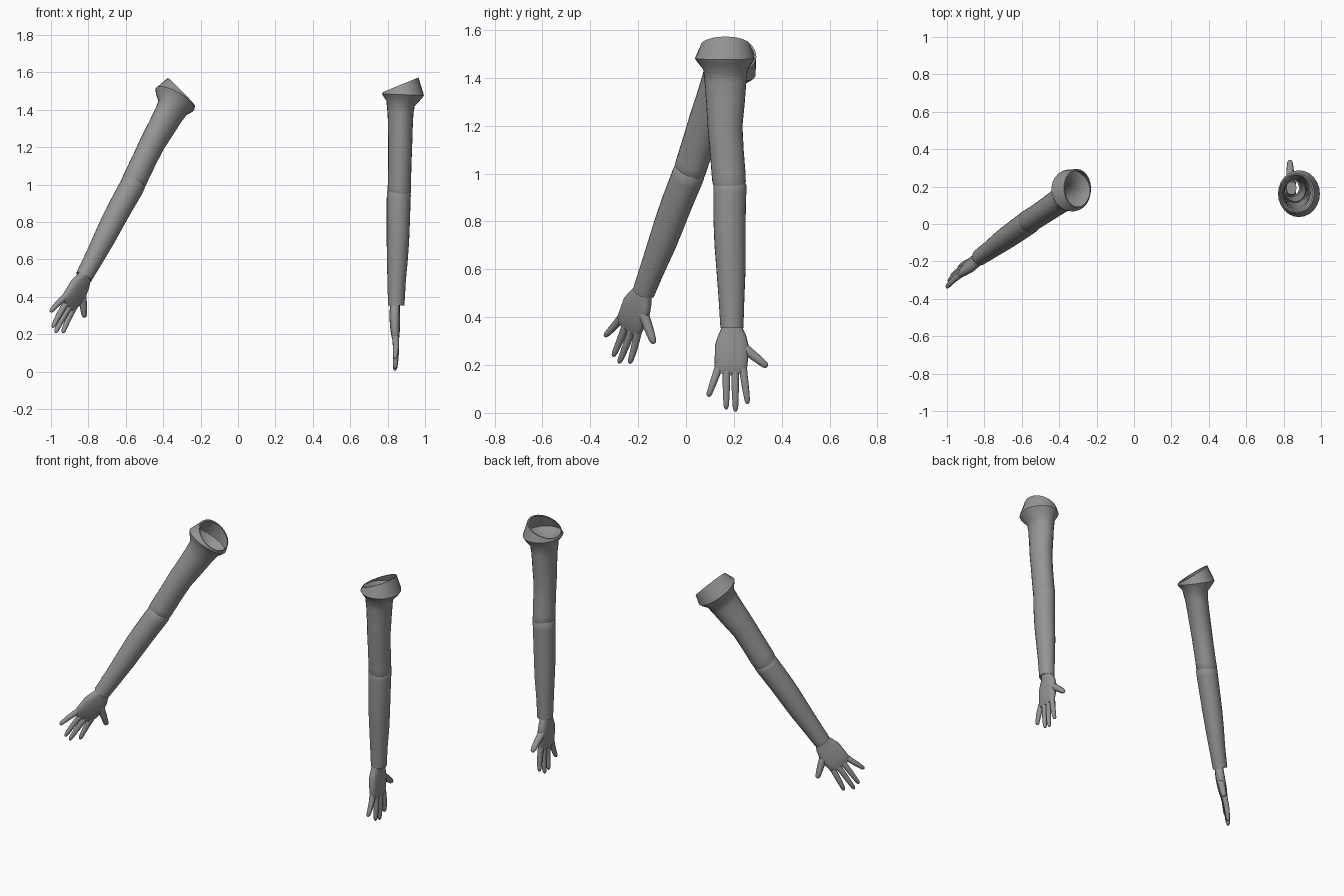
import bpy, bmesh, math
from mathutils import Vector, Matrix

grey = bpy.data.materials.new("sleeve grey")
grey.diffuse_color = (0.3, 0.3, 0.3, 1)


def frame(up, thumb, out_sign):
    """Axes of an arm: outward, thumb side, up along the arm."""
    u = Vector(up).normalized()
    t = Vector(thumb)
    t = (t - u * t.dot(u)).normalized()
    return Matrix((t.cross(u) * out_sign, t, u)).transposed()


# The raised arm is the mirrored hanging arm, swung about the wrist
WRIST_A = Vector((0.846, 0.192, 0.355))
WRIST_B = Vector((-0.825, -0.177, 0.505))
SWING = (frame((0.441, 0.311, 0.842), (0.49, 0.69, -0.51), -1)
         @ frame((0.024, -0.027, 1.085), (0, 1, 0), 1).inverted())


def ring(c, e1, e2, n=24, p=1.0):
    pts = []
    for i in range(n):
        a = 2 * math.pi * i / n
        x, y = math.cos(a), math.sin(a)
        pts.append(Vector(c) + Vector(e1) * math.copysign(abs(x) ** p, x)
                   + Vector(e2) * math.copysign(abs(y) ** p, y))
    return pts


def loft(bm, rings, cap_start=False, cap_end=False):
    loops = [[bm.verts.new(v) for v in r] for r in rings]
    n = len(loops[0])
    for a, b in zip(loops, loops[1:]):
        for i in range(n):
            j = (i + 1) % n
            bm.faces.new((a[i], b[i], b[j], a[j]))
    if cap_start:
        bm.faces.new(loops[0])
    if cap_end:
        bm.faces.new(loops[-1][::-1])


def digit(bm, base, tip, r0, r1, bend=0.0):
    """Tapered finger with a rounded tip."""
    base, tip = Vector(base), Vector(tip)
    d = (tip - base).normalized()
    e1 = Vector((1, 0, 0))
    e1 = (e1 - d * e1.dot(d)).normalized()
    e2 = (-d).cross(e1)
    rings = []
    for t, k in ((0, 1), (0.3, 1), (0.5, 1.04), (0.75, 1), (0.9, 0.95), (0.97, 0.7), (1, 0.3)):
        r = (r0 + (r1 - r0) * t) * k
        c = base.lerp(tip, t) + e1 * bend * math.sin(math.pi * t)
        rings.append(ring(c, e1 * r, e2 * r, 10))
    loft(bm, rings, True, True)


def finish(bm, name, angle=35):
    """Make the hanging part and its mirrored, swung copy."""
    for side in ("hanging", "raised"):
        me = bpy.data.meshes.new(side + "_" + name)
        if side == "raised":
            for v in bm.verts:
                v.co = WRIST_B + SWING @ (v.co - WRIST_A)
            bmesh.ops.reverse_faces(bm, faces=bm.faces[:])
        bm.to_mesh(me)
        me.materials.append(grey)
        ob = bpy.data.objects.new(me.name, me)
        bpy.context.collection.objects.link(ob)
        bpy.ops.object.select_all(action="DESELECT")
        ob.select_set(True)
        bpy.context.view_layer.objects.active = ob
        bpy.ops.object.shade_smooth_by_angle(angle=math.radians(angle))
    bm.free()


def sleeve(name, rows):
    """rows: x, y, z, half width x, half width y, rise towards the outside"""
    bm = bmesh.new()
    loft(bm, [ring((x, y, z), (rx, 0, tilt), (0, ry, 0)) for x, y, z, rx, ry, tilt in rows])
    finish(bm, name)


# Flared, slanted shoulder opening running into the upper sleeve
sleeve("upper_sleeve", [
    (0.868, 0.165, 1.533, 0.088, 0.098, 0.036),
    (0.870, 0.165, 1.534, 0.095, 0.105, 0.039),
    (0.882, 0.162, 1.481, 0.112, 0.125, -0.004),
    (0.879, 0.163, 1.468, 0.104, 0.117, -0.008),
    (0.869, 0.165, 1.435, 0.076, 0.093, -0.014),
    (0.869, 0.165, 1.38, 0.069, 0.087, 0),
    (0.868, 0.165, 1.30, 0.066, 0.081, 0),
    (0.867, 0.163, 1.20, 0.064, 0.073, 0),
    (0.865, 0.170, 1.10, 0.062, 0.071, 0),
    (0.863, 0.178, 1.00, 0.062, 0.071, 0),
    (0.862, 0.180, 0.965, 0.063, 0.070, -0.006),
    (0.862, 0.180, 0.953, 0.059, 0.066, -0.008),
])

# Lower sleeve with a slight lip at the elbow and a turned-in cuff
sleeve("lower_sleeve", [
    (0.861, 0.182, 0.970, 0.054, 0.062, -0.006),
    (0.860, 0.183, 0.952, 0.064, 0.069, -0.007),
    (0.859, 0.183, 0.92, 0.064, 0.069, 0),
    (0.857, 0.182, 0.80, 0.062, 0.067, 0),
    (0.855, 0.184, 0.70, 0.060, 0.065, 0),
    (0.852, 0.188, 0.60, 0.056, 0.061, 0),
    (0.848, 0.190, 0.48, 0.049, 0.054, 0),
    (0.846, 0.192, 0.355, 0.044, 0.048, 0),
    (0.846, 0.192, 0.358, 0.036, 0.040, 0),
    (0.846, 0.192, 0.42, 0.036, 0.040, 0),
])

# Hand: flat palm, four spread fingers and a thumb
hand = bmesh.new()
palm = [(0.42, 0.192, 0.034, 0.842, 0.026), (0.35, 0.192, 0.046, 0.839, 0.026),
        (0.325, 0.193, 0.058, 0.838, 0.027), (0.285, 0.191, 0.070, 0.838, 0.028),
        (0.23, 0.190, 0.070, 0.840, 0.026), (0.185, 0.187, 0.068, 0.842, 0.021),
        (0.165, 0.187, 0.062, 0.842, 0.014)]
loft(hand, [ring((x, y, z), (rx, 0, 0), (0, ry, 0), 20, 0.75) for z, y, ry, x, rx in palm],
     True, True)
for base, tip in (((0.135, 0.185), (0.093, 0.068)), ((0.169, 0.185), (0.168, 0.015)),
                  ((0.205, 0.185), (0.207, 0.006)), ((0.238, 0.185), (0.258, 0.038))):
    digit(hand, (0.842, *base), (0.839, *tip), 0.018, 0.012, 0.004)
digit(hand, (0.836, 0.225, 0.285), (0.834, 0.340, 0.193), 0.024, 0.015)
finish(hand, "hand", 50)
